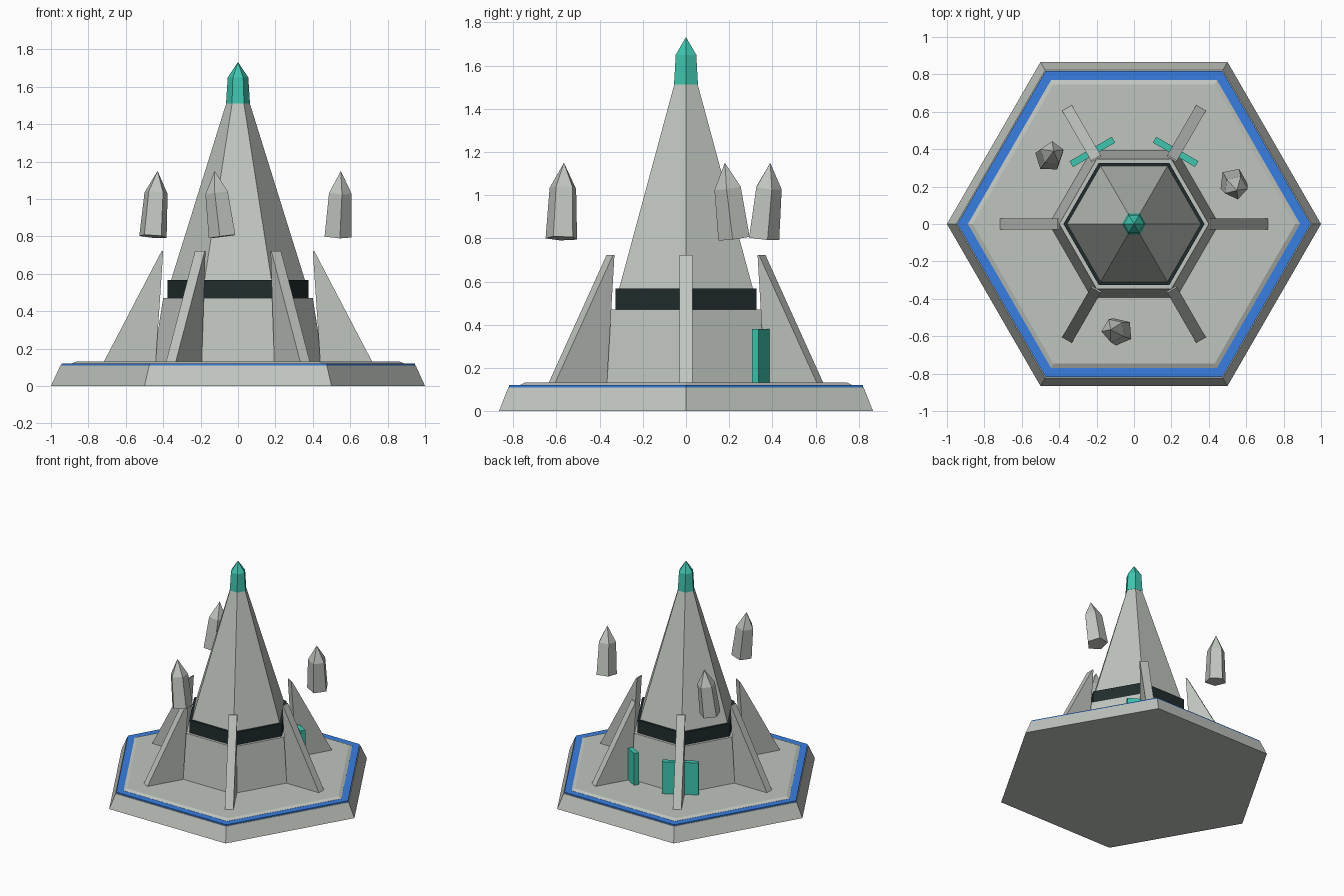
import bpy, bmesh
from math import cos, sin, pi, radians
from mathutils import Vector, Matrix

cube = bpy.data.objects.get("Cube")
if cube:
    bpy.data.objects.remove(cube)


def material(name, rgb):
    m = bpy.data.materials.new(name)
    m.use_nodes = True
    m.diffuse_color = (*rgb, 1)
    m.node_tree.nodes["Principled BSDF"].inputs["Base Color"].default_value = (*rgb, 1)
    return m


stone = material("pale stone", (0.53, 0.56, 0.52))
teal = material("teal glow", (0.05, 0.56, 0.43))
blue = material("blue trim", (0.04, 0.21, 0.75))
dark = material("dark band", (0.015, 0.026, 0.027))


def finish(name, bm, mat, matrix=Matrix()):
    bmesh.ops.recalc_face_normals(bm, faces=bm.faces)
    mesh = bpy.data.meshes.new(name)
    bm.to_mesh(mesh)
    bm.free()
    mesh.materials.append(mat)
    obj = bpy.data.objects.new(name, mesh)
    obj.matrix_world = matrix
    bpy.context.collection.objects.link(obj)
    return obj


def stack(name, profile, mat, sides=6, matrix=Matrix(), turn=0):
    """Faceted solid from (radius, height) rings; radius 0 makes a point."""
    bm = bmesh.new()
    rings = []
    for r, z in profile:
        count = sides if r else 1
        rings.append([bm.verts.new((r * cos(turn + 2 * pi * i / sides),
                                    r * sin(turn + 2 * pi * i / sides), z))
                      for i in range(count)])
    for low, high in zip(rings, rings[1:]):
        for i in range(sides):
            j = (i + 1) % sides
            if len(high) == 1:
                bm.faces.new((low[i], low[j], high[0]))
            else:
                bm.faces.new((low[i], low[j], high[j], high[i]))
    for ring in (rings[0], rings[-1]):
        if len(ring) > 1:
            bm.faces.new(ring)
    return finish(name, bm, mat, matrix)


def plate(name, outline, thickness, mat, matrix):
    """Upright XZ outline given thickness along Y."""
    bm = bmesh.new()
    face = bm.faces.new([bm.verts.new((x, -thickness / 2, z)) for x, z in outline])
    grown = bmesh.ops.extrude_face_region(bm, geom=[face])["geom"]
    verts = [g for g in grown if isinstance(g, bmesh.types.BMVert)]
    bmesh.ops.translate(bm, verts=verts, vec=(0, thickness, 0))
    return finish(name, bm, mat, matrix)


# Hexagonal platform
stack("platform_base", [(1, 0), (0.95, 0.11)], stone)
stack("platform_trim", [(0.945, 0.105), (0.945, 0.12)], blue)
stack("platform_deck", [(0.888, 0.115), (0.888, 0.121), (0.862, 0.132)], stone)

# Tower
stack("tower_body", [(0.455, 0.125), (0.40, 0.47)], stone)
stack("tower_band", [(0.377, 0.465), (0.377, 0.568)], dark)
stack("tower_spire", [(0.36, 0.56), (0.062, 1.515)], stone)
stack("spire_tip", [(0.064, 1.512), (0.055, 1.65), (0, 1.732)], teal)

# Buttress fins on each corner
for i in range(6):
    plate(f"buttress_{i + 1}", [(0.44, 0.125), (0.72, 0.125), (0.408, 0.722), (0.40, 0.722)],
          0.06, stone, Matrix.Rotation(i * pi / 3, 4, "Z"))

# Glowing panels across the two rear corners
for side, angle in (("left", 60), ("right", 120)):
    turn = Matrix.Rotation(radians(angle - 90), 4, "Z")
    plate(f"{side}_panel", [(-0.13, 0.125), (0.13, 0.125), (0.13, 0.38), (-0.13, 0.38)],
          0.036, teal, turn @ Matrix.Translation((0, 0.445, 0)))

# Floating shards, each leaning from its foot towards its point
shards = [((-0.455, 0.355, 0.80), (-0.43, 0.39, 1.15)),
          ((0.53, 0.225, 0.80), (0.55, 0.18, 1.15)),
          ((-0.08, -0.575, 0.80), (-0.125, -0.565, 1.15))]
for i, (foot, point) in enumerate(shards):
    foot, axis = Vector(foot), Vector(point) - Vector(foot)
    lean = Vector((0, 0, 1)).rotation_difference(axis).to_matrix().to_4x4()
    stack(f"floating_shard_{i + 1}", [(0.077, 0), (0.065, 0.235), (0, axis.length)],
          stone, 5, Matrix.Translation(foot) @ lean, 0.3 + 2 * pi / 3 * i)
